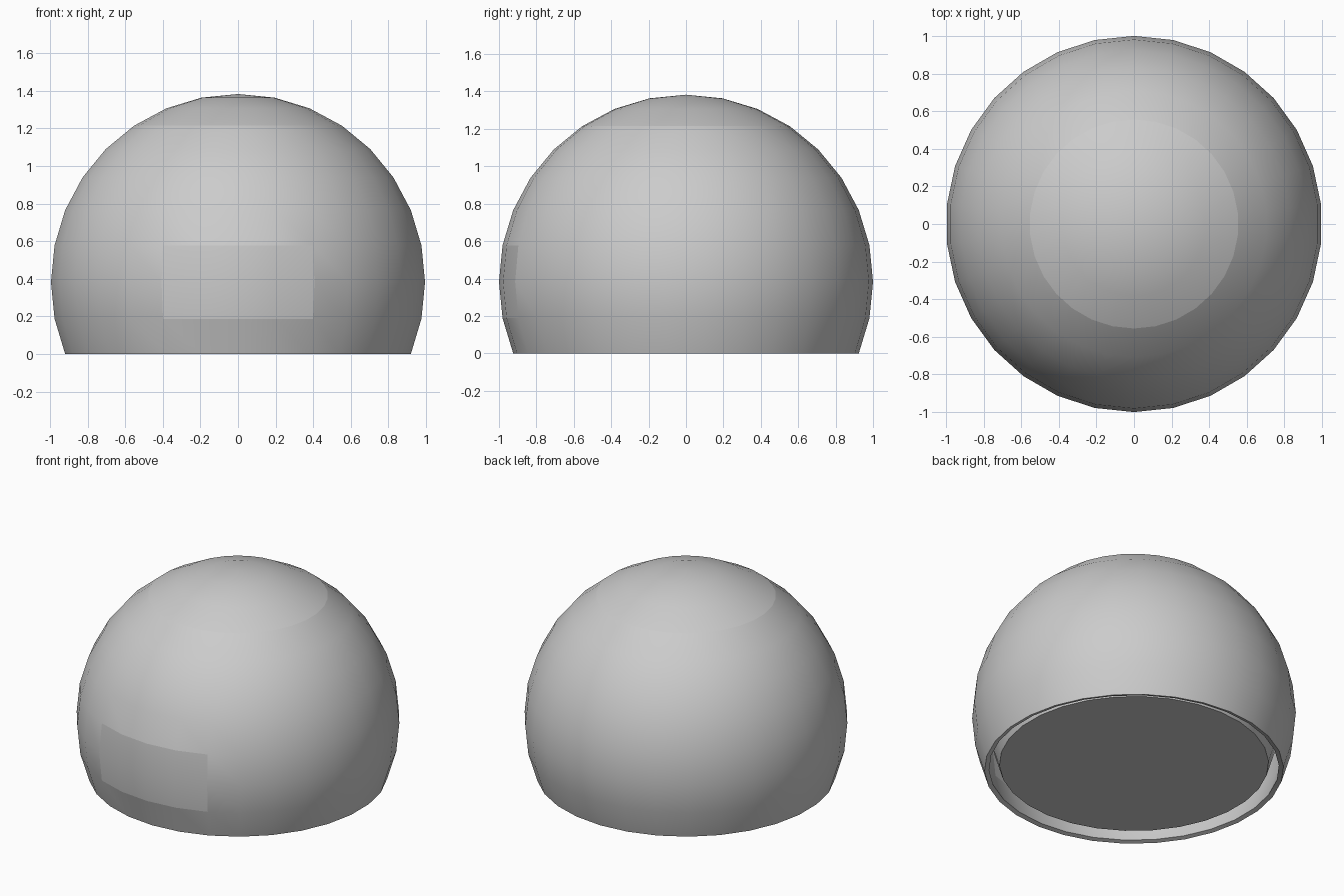
import bpy, bmesh, math
from mathutils import Matrix

if "Cube" in bpy.data.objects:
    bpy.data.objects.remove(bpy.data.objects["Cube"])

SEGMENTS, RINGS = 30, 16
CUT = math.sin(math.radians(22.5))      # sphere is cut at this depth below its centre


def sphere_part(name, keep, radius=1.0, thickness=0.0, closed=False):
    """Keep the faces of a UV sphere chosen by keep(centre), on the unit sphere."""
    bm = bmesh.new()
    bmesh.ops.create_uvsphere(bm, u_segments=SEGMENTS, v_segments=RINGS, radius=1.0)
    unwanted = [f for f in bm.faces if not keep(f.calc_center_median())]
    bmesh.ops.delete(bm, geom=unwanted, context='FACES')
    if closed:
        rim = [e for e in bm.edges if e.is_boundary]
        bmesh.ops.contextual_create(bm, geom=rim)
    bmesh.ops.recalc_face_normals(bm, faces=bm.faces)
    # open patches: make sure normals point away from the centre
    for f in bm.faces:
        if f.normal.dot(f.calc_center_median()) < 0:
            f.normal_flip()
    bmesh.ops.transform(bm, verts=bm.verts,
                        matrix=Matrix.Translation((0, 0, CUT)) @ Matrix.Scale(radius, 4))
    mesh = bpy.data.meshes.new(name)
    bm.to_mesh(mesh)
    bm.free()
    obj = bpy.data.objects.new(name, mesh)
    bpy.context.collection.objects.link(obj)
    bpy.ops.object.select_all(action='DESELECT')
    obj.select_set(True)
    bpy.context.view_layer.objects.active = obj
    if thickness:
        mod = obj.modifiers.new("thickness", 'SOLIDIFY')
        mod.thickness = thickness
        mod.offset = -1
        bpy.ops.object.modifier_apply(modifier=mod.name)
    bpy.ops.object.shade_smooth_by_angle(angle=math.radians(30))
    return obj


def above_cut(c):
    return c.z > -CUT


def in_cap(c):
    return c.z > math.sin(math.radians(56.25)) 


def in_panel(c):
    return c.y < 0 and abs(c.x) < 0.4 and abs(c.z) < 0.19


# outer shell, with openings for the top cap and front panel
sphere_part("dome_shell",
            lambda c: above_cut(c) and not in_cap(c) and not in_panel(c), thickness=0.03)
# round top cap
sphere_part("top_cap", in_cap, thickness=0.03)
# curved front panel
sphere_part("front_panel", in_panel, thickness=0.03)
# closed core with a flat underside, slightly raised
sphere_part("inner_core", above_cut, radius=0.9, closed=True)
